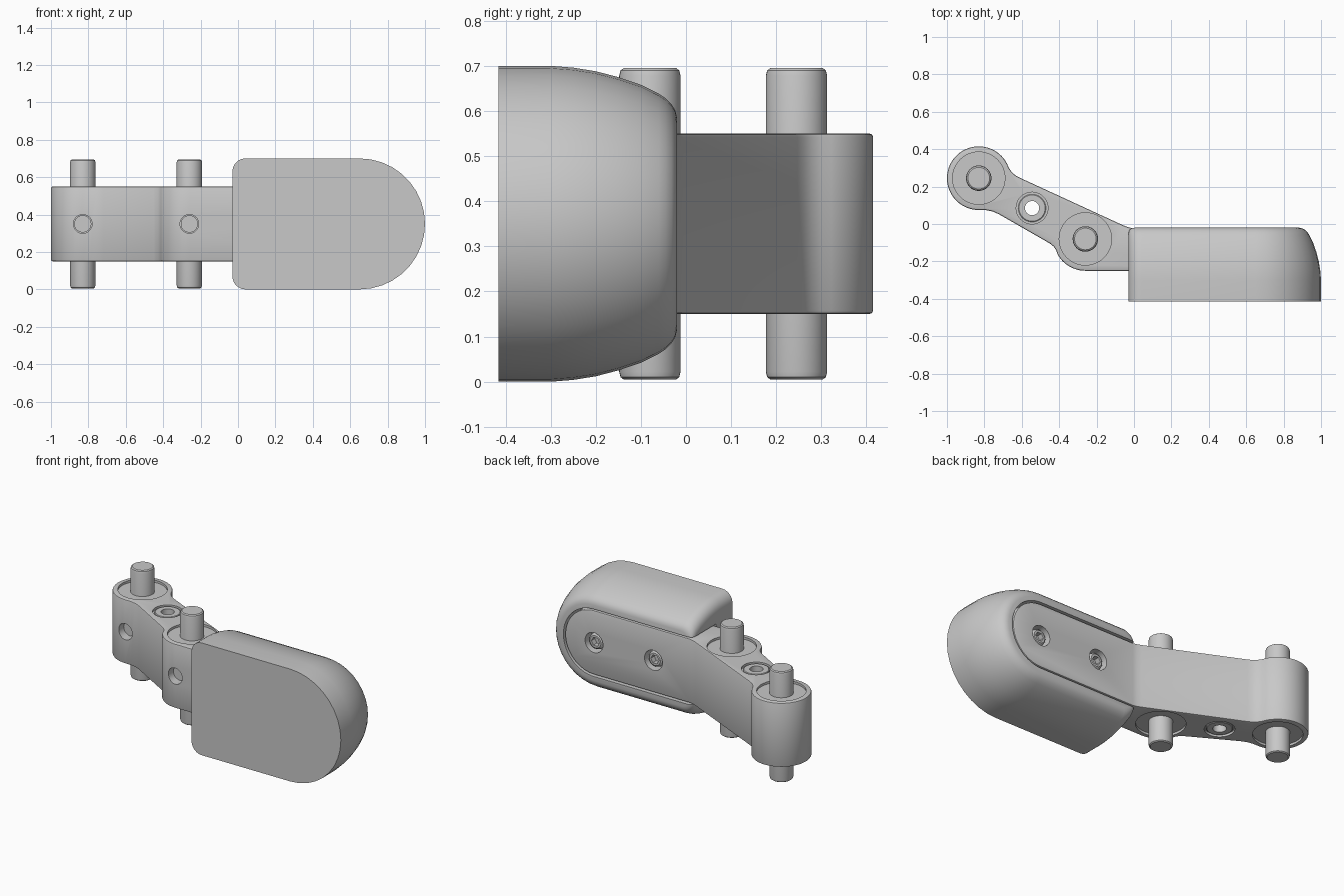
import bpy, bmesh, math
from mathutils import Matrix

if "Cube" in bpy.data.objects:
    bpy.data.objects.remove(bpy.data.objects["Cube"], do_unlink=True)

grey = bpy.data.materials.new("plain grey")
GREY = (0.58, 0.58, 0.58, 1)
grey.diffuse_color = GREY
grey.use_nodes = True
grey.node_tree.nodes["Principled BSDF"].inputs["Base Color"].default_value = GREY

MID = 0.35                      # height of the centre line
BOSSES = [(-0.83, 0.245), (-0.26, -0.08)]
BOSS_R = 0.17


def arc(cx, cy, r, a0, a1, n):
    """Points on a circle between two angles in degrees."""
    angles = [math.radians(a0 + (a1 - a0) * i / n) for i in range(n + 1)]
    return [(cx + r * math.cos(a), cy + r * math.sin(a)) for a in angles]


def loft(name, rings):
    """Skin a stack of equal-length closed rings and cap both ends."""
    bm = bmesh.new()
    loops = [[bm.verts.new(p) for p in ring] for ring in rings]
    n = len(loops[0])
    for a, b in zip(loops, loops[1:]):
        for i in range(n):
            j = (i + 1) % n
            bm.faces.new((a[i], a[j], b[j], b[i]))
    bm.faces.new(loops[0])
    bm.faces.new(loops[-1])
    bmesh.ops.recalc_face_normals(bm, faces=bm.faces)
    mesh = bpy.data.meshes.new(name)
    bm.to_mesh(mesh)
    bm.free()
    mesh.materials.append(grey)
    ob = bpy.data.objects.new(name, mesh)
    bpy.context.collection.objects.link(ob)
    return ob


def lathe(name, profile, loc, axis="Z", n=40):
    """Round part from (radius, position along axis) pairs."""
    ob = loft(name, [[(x, y, h) for x, y in arc(0, 0, r, 0, 360 - 360 / n, n - 1)]
                     for r, h in profile])
    if axis == "Y":
        ob.data.transform(Matrix.Rotation(math.radians(-90), 4, "X"))
    ob.data.transform(Matrix.Translation(loc))
    return ob


def slot(name, x0, half, y0, y1):
    """Prism along y with a square left end and a round right end."""
    pts = [(x0, MID + half), (x0, MID - half)] + arc(0.65, MID, half, -90, 90, 32)
    return loft(name, [[(x, y, z) for x, z in pts] for y in (y0, y1)])


def apply(ob, kind, **settings):
    mod = ob.modifiers.new(kind.lower(), kind)
    for key, value in settings.items():
        setattr(mod, key, value)
    bpy.context.view_layer.objects.active = ob
    bpy.ops.object.modifier_apply(modifier=mod.name)


def boolean(ob, cutter, operation="DIFFERENCE"):
    apply(ob, "BOOLEAN", object=cutter, operation=operation, solver="EXACT")
    bpy.data.objects.remove(cutter, do_unlink=True)


def smooth(ob, angle=30):
    bpy.ops.object.select_all(action="DESELECT")
    ob.select_set(True)
    bpy.context.view_layer.objects.active = ob
    bpy.ops.object.shade_smooth_by_angle(angle=math.radians(angle))


# Pad: D-shaped rings that shrink towards the back, left end kept flat
def pad_ring(y, inset, left):
    x0, c = -0.03 + left, 0.07
    r = 0.35 - inset
    pts = (arc(0.65, MID, r, -90, 90, 18)
           + arc(x0 + c, MID + r - c, c, 90, 180, 6)
           + arc(x0 + c, MID - r + c, c, 180, 270, 6))
    return [(x, y, z) for x, z in pts]


pad = loft("pad", [pad_ring(*p) for p in (
    (-0.415, 0, 0), (-0.30, 0, 0), (-0.25, 0.004, 0), (-0.20, 0.012, 0),
    (-0.15, 0.025, 0), (-0.10, 0.042, 0), (-0.06, 0.062, 0), (-0.045, 0.072, 0.001),
    (-0.032, 0.085, 0.004), (-0.024, 0.098, 0.009), (-0.02, 0.115, 0.016))])
boolean(pad, slot("pocket_cutter", -0.5, 0.21, -0.255, 0.2))
smooth(pad, 32)

# Arm: bent plan outline, trimmed to a round end inside the pad
outline = [(0.95, -0.022), (-0.01, -0.022), (-0.035, -0.016), (-0.06, -0.006),
           (-0.61, 0.247), (-0.635, 0.261), (-0.655, 0.279), (-0.669, 0.3)]
outline += arc(*BOSSES[0], BOSS_R, 27, 270, 44)
outline += [(-0.79, 0.074), (-0.755, 0.067), (-0.72, 0.051), (-0.45, -0.104),
            (-0.428, -0.122), (-0.415, -0.143)]
outline += arc(*BOSSES[1], BOSS_R, 208, 270, 12) + [(0.95, -0.25)]
arm = loft("arm", [[(x, y, z) for x, y in outline] for z in (0.05, 0.65)])
boolean(arm, slot("arm_trim", -1.3, 0.2, -0.6, 0.7), "INTERSECT")
apply(arm, "BEVEL", width=0.008, segments=2, limit_method="ANGLE",
      angle_limit=math.radians(40))

# Shallow round recesses at both pins, above and below, and around the middle hole
HOLE = (-0.545, 0.085)
for (x, y), r in [(b, 0.14) for b in BOSSES] + [(HOLE, 0.085)]:
    for z in (0.15, 0.55):
        boolean(arm, lathe("recess_cutter", [(r, -0.014), (r, 0.014)], (x, y, z), n=48))
boolean(arm, lathe("hole_cutter", [(0.038, -0.3), (0.038, 0.3)], (*HOLE, MID)))
# Set screw holes in the front of each boss
for x, y in BOSSES:
    boolean(arm, lathe("set_screw_cutter", [(0.05, -0.25), (0.05, -0.09)], (x, y, MID), "Y"))
# Bores for the two pad screws
SCREWS = (0.24, 0.65)
for x in SCREWS:
    boolean(arm, lathe("bore_cutter", [(0.062, -0.06), (0.062, 0.05)], (x, -0.022, MID), "Y"))
smooth(arm)

# Washer with a raised lip at each end of the middle hole
for side, z in (("lower", 0.164), ("upper", 0.536)):
    s = 1 if side == "upper" else -1
    washer = lathe(side + "_washer", [(0.074, -0.005 * s), (0.074, 0.008 * s),
                                      (0.07, 0.011 * s)], (*HOLE, z))
    boolean(washer, lathe("washer_cutter", [(0.038, -0.1), (0.038, 0.1)], (*HOLE, z)))
    smooth(washer)

# Pins through both bosses
for label, (x, y) in zip(("end", "middle"), BOSSES):
    pin = lathe(label + "_pin", [(0.058, 0.005), (0.065, 0.01), (0.068, 0.022),
                                 (0.068, 0.678), (0.065, 0.69), (0.058, 0.695)], (x, y, 0))
    smooth(pin, 35)
    set_screw = lathe(label + "_set_screw", [(0.046, -0.12), (0.046, -0.085)],
                      (x, y, MID), "Y", 24)
    smooth(set_screw)

# Pad screws with hexagon sockets
for label, x in zip(("inner", "outer"), SCREWS):
    screw = lathe(label + "_screw", [(0.05, -0.09), (0.05, -0.052), (0.046, -0.042),
                                     (0.038, -0.036)], (x, 0, MID), "Y", 32)
    boolean(screw, lathe("socket_cutter", [(0.028, -0.07), (0.028, 0.02)], (x, 0, MID), "Y", 6))
    smooth(screw)
